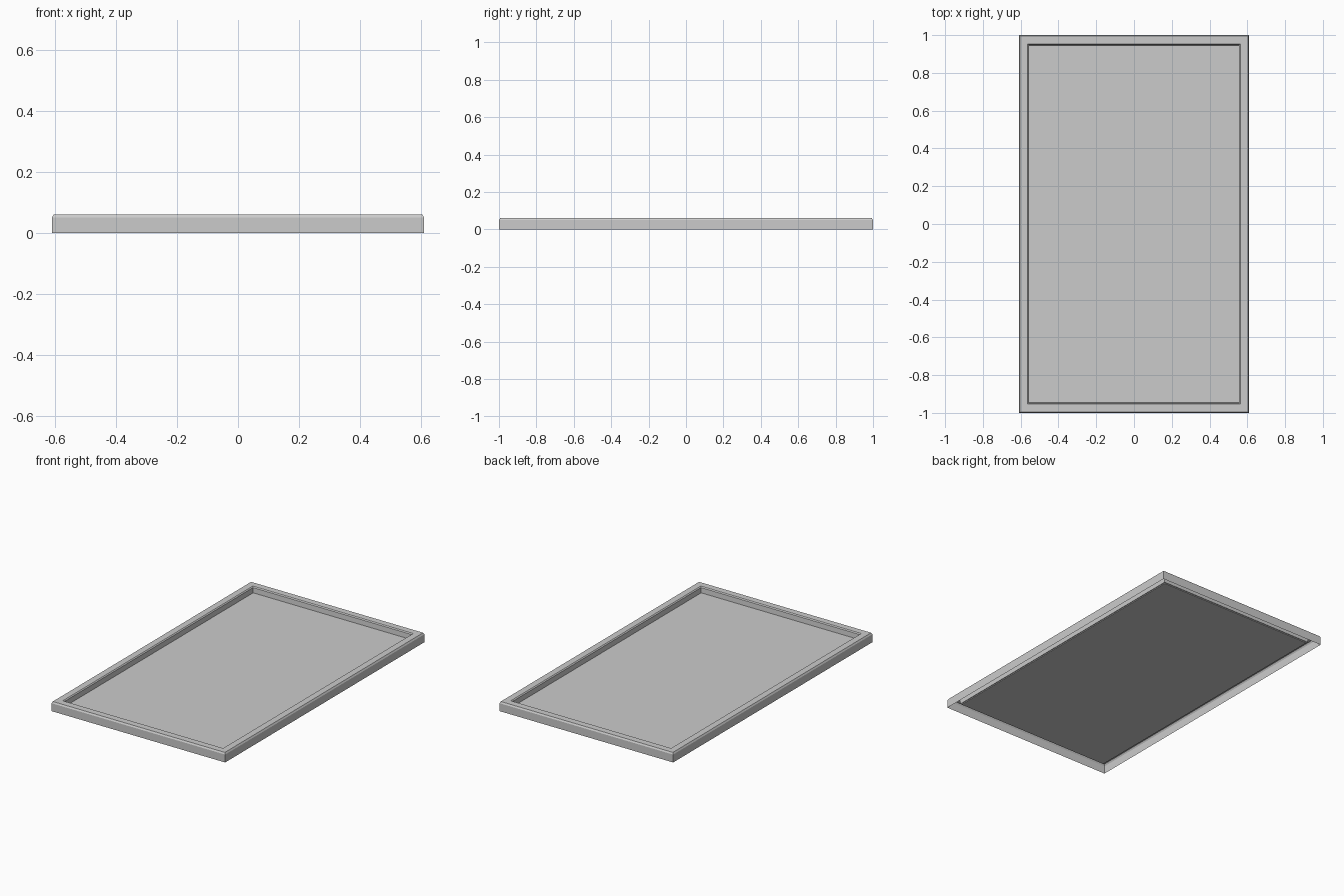
import bpy, bmesh

if "Cube" in bpy.data.objects:
    bpy.data.objects.remove(bpy.data.objects["Cube"])

HALF_X, HALF_Y = 0.61, 1.0


def make_object(name, bm):
    mesh = bpy.data.meshes.new(name)
    bm.to_mesh(mesh)
    bm.free()
    obj = bpy.data.objects.new(name, mesh)
    bpy.context.collection.objects.link(obj)
    return obj


def ring(bm, inset, z):
    x, y = HALF_X - inset, HALF_Y - inset
    return [bm.verts.new((sx * x, sy * y, z))
            for sx, sy in ((-1, -1), (1, -1), (1, 1), (-1, 1))]


def bridge(bm, a, b):
    for i in range(4):
        j = (i + 1) % 4
        bm.faces.new((a[i], a[j], b[j], b[i]))


# Frame: open-bottomed moulding, profile given as (inset, height)
profile = [(0, 0), (0, 0.05), (0.006, 0.06), (0.047, 0.06),
           (0.053, 0.054), (0.055, 0.022), (0.06, 0.022)]
bm = bmesh.new()
rings = [ring(bm, inset, z) for inset, z in profile]
for a, b in zip(rings, rings[1:]):
    bridge(bm, a, b)
make_object("frame", bm)

# Panel: thin recessed board inside the frame
bm = bmesh.new()
low, high = ring(bm, 0.06, 0.017), ring(bm, 0.06, 0.022)
bridge(bm, low, high)
bm.faces.new(high)
bm.faces.new(low[::-1])
make_object("panel", bm)
